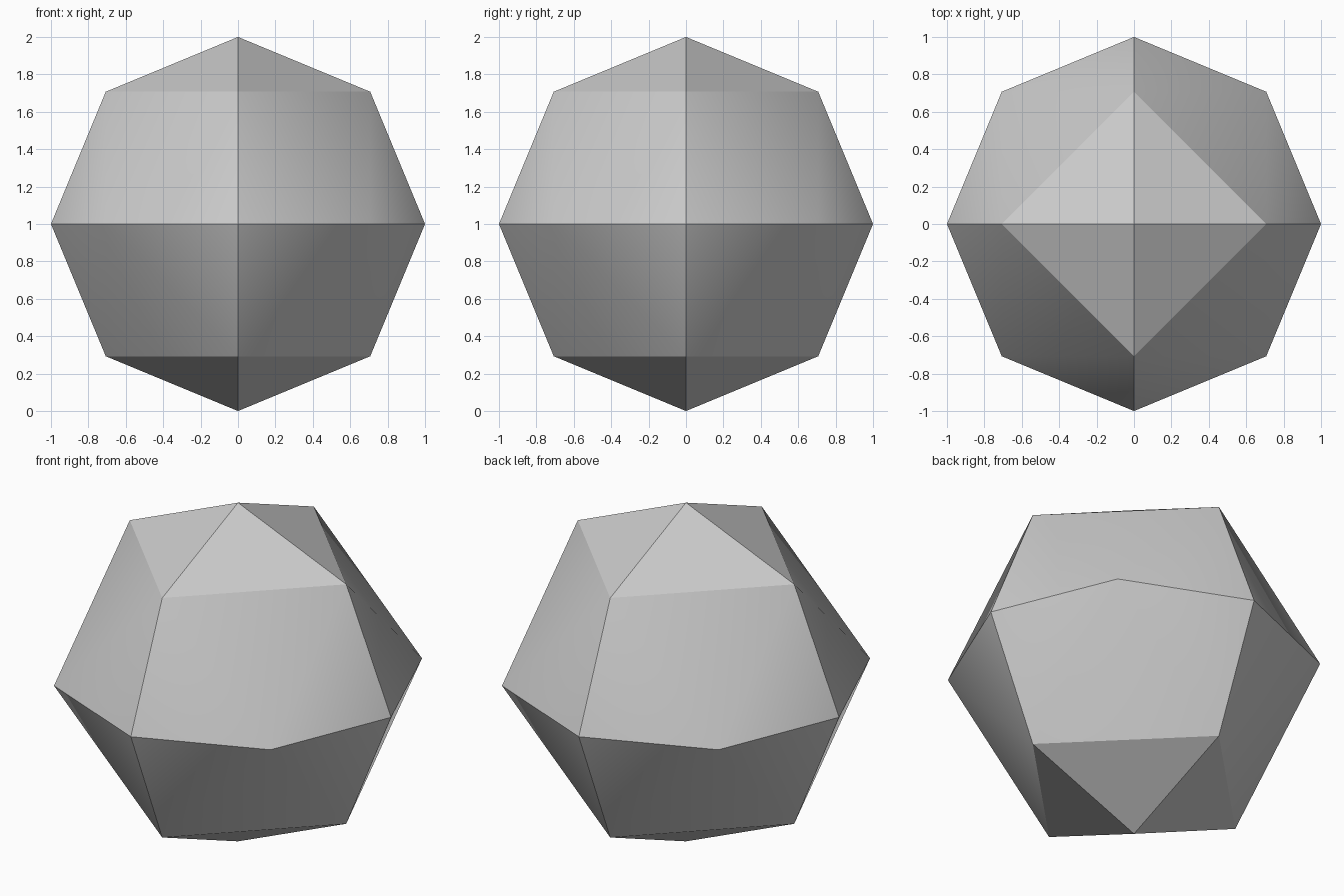
import bpy, bmesh
from mathutils import Vector
from itertools import product

if "Cube" in bpy.data.objects:
    bpy.data.objects.remove(bpy.data.objects["Cube"])

# Points of a once-subdivided octahedron pushed out to the unit sphere
points = [Vector(p).normalized() for p in product((-1, 0, 1), repeat=3)
          if 1 <= sum(map(abs, p)) <= 2]

bm = bmesh.new()
for p in points:
    bm.verts.new(p)
bmesh.ops.convex_hull(bm, input=bm.verts[:])
bmesh.ops.recalc_face_normals(bm, faces=bm.faces[:])

# Smooth inside each side panel; creases between octants and around the end caps
for f in bm.faces:
    f.smooth = True
for e in bm.edges:
    a, b = (v.co for v in e.verts)
    octant_border = any(abs(a[i]) < 1e-4 and abs(b[i]) < 1e-4 for i in range(3))
    cap_rim = abs(a.z - b.z) < 1e-4 and abs(a.z) > 0.1
    e.smooth = not (octant_border or cap_rim)

# Rest the ball on the ground plane
bmesh.ops.translate(bm, verts=bm.verts[:], vec=(0, 0, 1))
mesh = bpy.data.meshes.new("faceted_ball")
bm.to_mesh(mesh)
bm.free()
ball = bpy.data.objects.new("faceted_ball", mesh)
bpy.context.collection.objects.link(ball)
